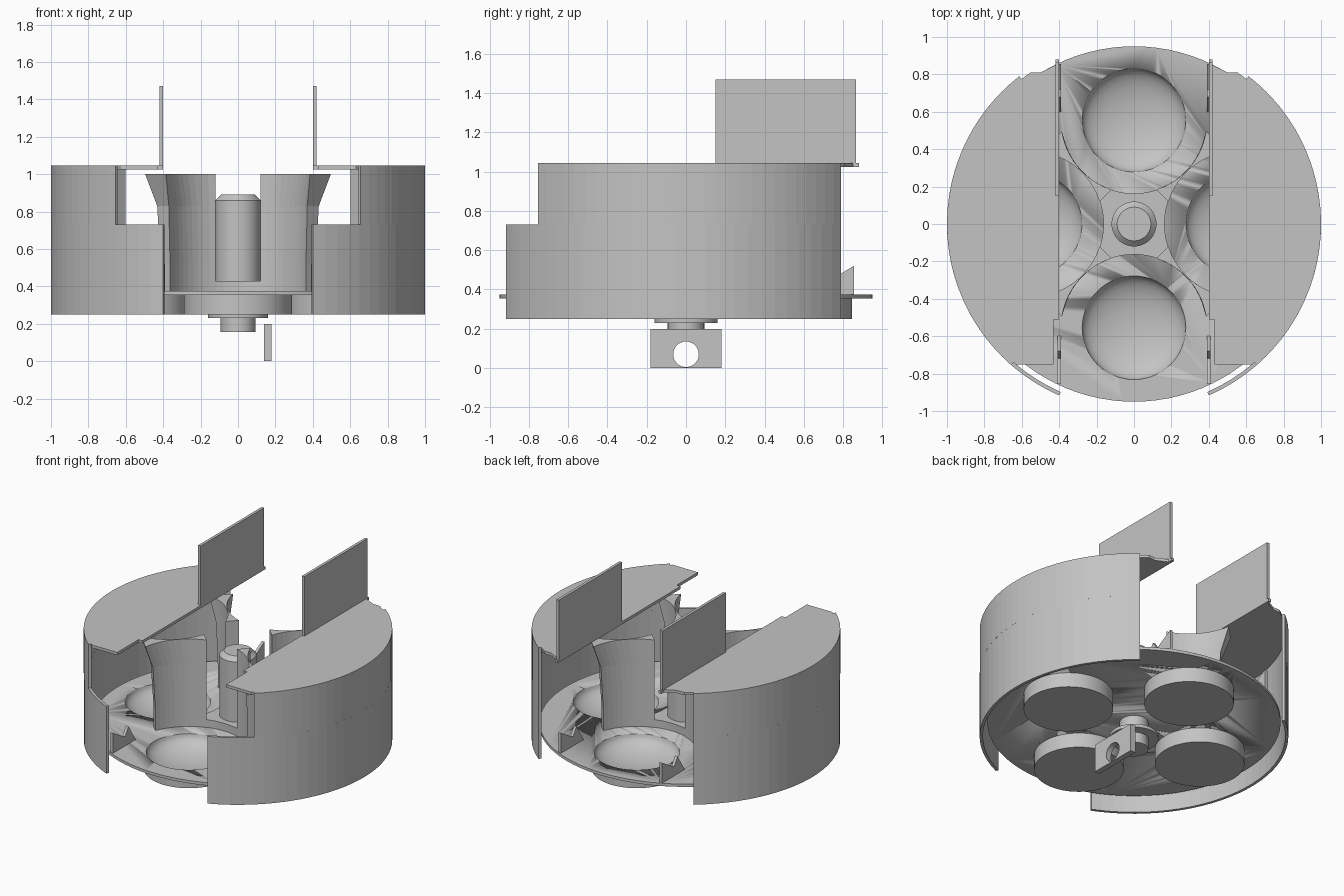
import bpy, bmesh
from math import sin, cos, pi, radians

cube = bpy.data.objects.get("Cube")
if cube:
    bpy.data.objects.remove(cube)

grey = bpy.data.materials.new("plain_grey")
grey.use_nodes = True
grey.diffuse_color = (0.55, 0.55, 0.55, 1)
grey.node_tree.nodes["Principled BSDF"].inputs["Base Color"].default_value = (0.55, 0.55, 0.55, 1)


def make(name, bm, smooth=False):
    bmesh.ops.recalc_face_normals(bm, faces=bm.faces)
    mesh = bpy.data.meshes.new(name)
    bm.to_mesh(mesh)
    bm.free()
    mesh.materials.append(grey)
    obj = bpy.data.objects.new(name, mesh)
    bpy.context.collection.objects.link(obj)
    if smooth:
        bpy.ops.object.select_all(action="DESELECT")
        obj.select_set(True)
        bpy.context.view_layer.objects.active = obj
        bpy.ops.object.shade_smooth_by_angle(angle=radians(30))
    return obj


def loft(name, rings, smooth=False):
    """Skin equal-length rings of 3D points and cap both ends."""
    bm = bmesh.new()
    rows = [[bm.verts.new(p) for p in ring] for ring in rings]
    n = len(rows[0])
    for a, b in zip(rows, rows[1:]):
        for i in range(n):
            j = (i + 1) % n
            bm.faces.new((a[i], a[j], b[j], b[i]))
    bm.faces.new(rows[0])
    bm.faces.new(rows[-1])
    return make(name, bm, smooth)


def prism(name, outline, z0, z1):
    return loft(name, [[(x, y, z) for x, y in outline] for z in (z0, z1)])


def box(name, x, y, z):
    return prism(name, [(x[0], y[0]), (x[1], y[0]), (x[1], y[1]), (x[0], y[1])], *z)


def lathe(name, profile, cx=0, cy=0, seg=64):
    """Turn a (radius, z) profile about a vertical axis."""
    return loft(name, [[(cx + r * cos(2 * pi * i / seg), cy + r * sin(2 * pi * i / seg), z)
                        for i in range(seg)] for r, z in profile], True)


def arc(r, a0, a1, n, sx=1):
    steps = [radians(a0 + (a1 - a0) * i / n) for i in range(n + 1)]
    return [(sx * r * cos(a), r * sin(a)) for a in steps]


def cut(target, cutters):
    for c in cutters:
        mod = target.modifiers.new("cut", "BOOLEAN")
        mod.operation = "DIFFERENCE"
        mod.solver = "EXACT"
        mod.object = c
        c.hide_render = True
        c.hide_viewport = True
        c.display_type = "WIRE"


# Turntable disc with four dished cups
CUP = 0.555
centres = [(CUP, 0), (0, CUP), (-CUP, 0), (0, -CUP)]
disc = lathe("turntable_disc", [(0.95, 0.355), (0.95, 0.375)], seg=96)
cut(disc, [lathe("cup_hole_cutter", [(0.277, 0.3), (0.277, 0.45)], *c) for c in centres])
bowl = [(0.277 * sin(radians(a)), 0.375 - 0.11 * cos(radians(a))) for a in range(90, 0, -10)]
for c in centres:
    lathe("cup", [(0.01, 0.25), (0.29, 0.25), (0.29, 0.356), (0.277, 0.375)]
          + bowl[1:] + [(0.004, 0.265)], *c)

# Low hub with four concave sides
R = 0.39


def side_arc(a0, a1, r=R, n=10):
    """Points on the +y cup's clearance arc, measured from its inner side."""
    angles = [a0 + (a1 - a0) * i / n for i in range(n + 1)]
    return [(r * sin(a), CUP - r * cos(a)) for a in angles]


hub = []
for k in range(4):
    c, s = cos(k * pi / 2), sin(k * pi / 2)
    hub += [(c * x - s * y, s * x + c * y) for x, y in side_arc(0.5, -0.5, R + 0.002)]
prism("hub", hub, 0.374, 0.43)

# Divider arms between the cups, flared outward at the top
for sx in (1, -1):
    for sy in (1, -1):
        rings = []
        for z, end in ((0.375, 1.2), (0.52, 1.2), (0.83, 1.25), (1.0, 1.42)):
            edge = side_arc(0.313, end)
            loop = edge + [(y, x) for x, y in reversed(edge)]
            rings.append([(sx * x, sy * y, z) for x, y in loop])
        loft("divider_arm", rings)

# Shaft, collar and drive tab
lathe("centre_shaft", [(0.12, 0.43), (0.12, 0.86), (0.09, 0.89)])
lathe("lower_shaft", [(0.093, 0.155), (0.093, 0.356)])
lathe("collar", [(0.16, 0.23), (0.16, 0.253)])
tab = box("drive_tab", (0.14, 0.18), (-0.18, 0.18), (0, 0.2))
cut(tab, [loft("tab_hole_cutter", [[(x, 0.065 * cos(i * pi / 24), 0.07 + 0.065 * sin(i * pi / 24))
                                    for i in range(48)] for x in (0.1, 0.22)])])

# Housing halves, lids, upright plates and guide fins
for sx, side in ((1, "left"), (-1, "right")):
    for part, start, z0, z1 in (("lower", -66.4, 0.25, 0.73), ("upper", -49, 0.73, 1.045)):
        wall = arc(1, start, 52.2, 28, sx) + arc(0.98, 52.2, start, 28, sx)
        prism(f"{side}_shell_{part}", wall, z0, z1)
    lid = arc(0.981, -49.9, 55.6, 28, sx)
    lid += [(sx * x, y) for x, y in ((0.5, 0.81), (0.42, 0.85), (0.42, 0.88), (0.4, 0.88),
                                     (0.4, -0.51), (0.43, -0.51), (0.43, -0.75))]
    prism(f"{side}_lid", lid, 1.025, 1.045)
    box(f"{side}_upright_plate", sorted((sx * 0.4, sx * 0.42)), (0.15, 0.865), (1.04, 1.47))
    for sy in (1, -1):
        fin = [(0.6, 0.375), (0.68, 0.5), (0.72, 0.44), (0.855, 0.52), (0.855, 0.375)]
        loft(f"{side}_guide_fin", [[(sx * x, sy * y, z) for y, z in fin] for x in (0.39, 0.41)])
